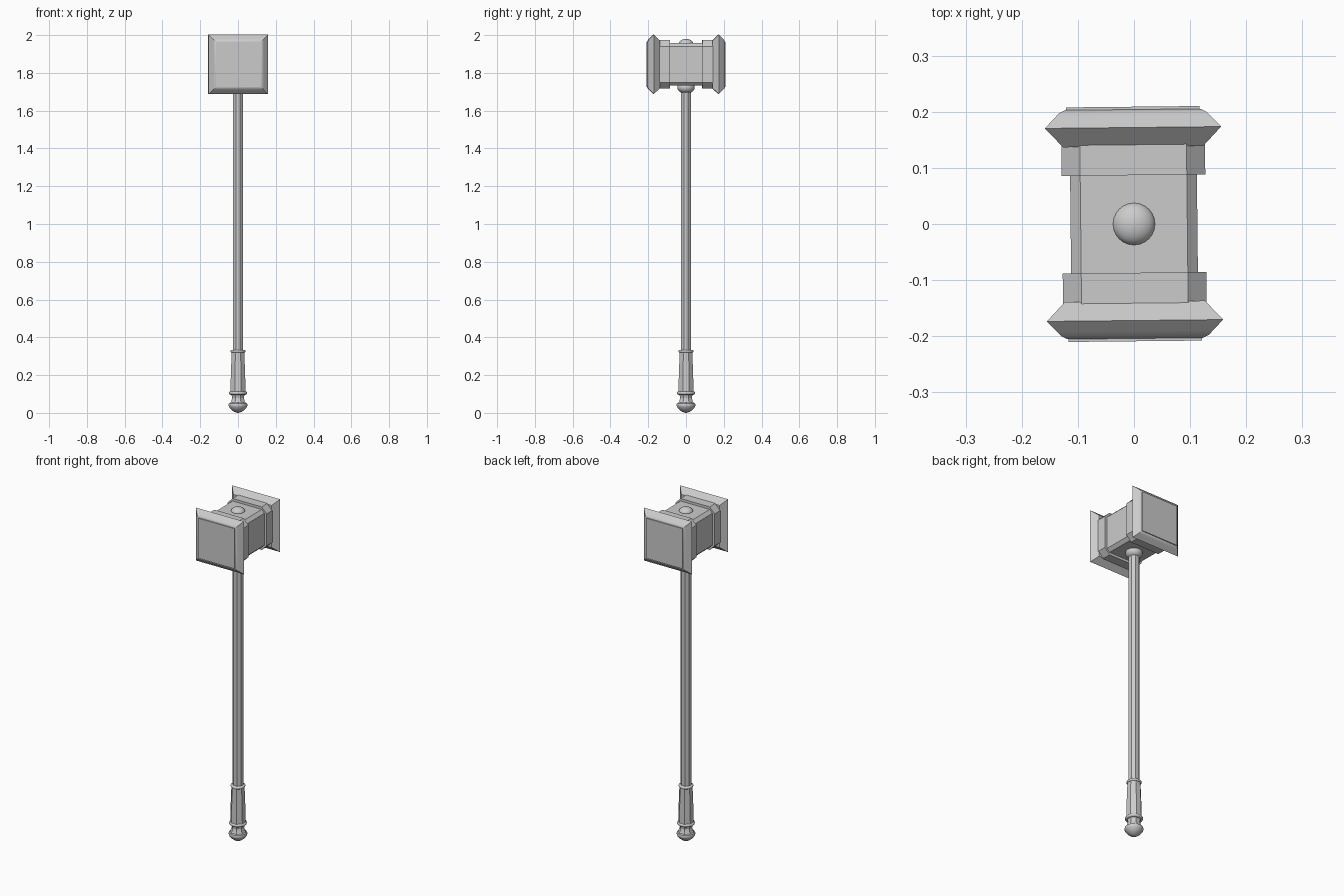
import bpy, bmesh, math
from mathutils import Matrix

cube = bpy.data.objects.get("Cube")
if cube:
    bpy.data.objects.remove(cube, do_unlink=True)

grey = bpy.data.materials.new("steel_grey")
grey.use_nodes = True
colour = (0.6, 0.6, 0.6, 1)
grey.diffuse_color = colour
grey.node_tree.nodes["Principled BSDF"].inputs["Base Color"].default_value = colour

HEAD_Z = 1.845
HEAD_TURN = Matrix.Rotation(math.radians(0.6), 4, "Z")


def finish(name, bm, angle):
    bmesh.ops.recalc_face_normals(bm, faces=bm.faces)
    mesh = bpy.data.meshes.new(name)
    bm.to_mesh(mesh)
    bm.free()
    mesh.materials.append(grey)
    obj = bpy.data.objects.new(name, mesh)
    bpy.context.collection.objects.link(obj)
    bpy.ops.object.select_all(action="DESELECT")
    obj.select_set(True)
    bpy.context.view_layer.objects.active = obj
    if angle:
        bpy.ops.object.shade_smooth_by_angle(angle=math.radians(angle))
    return obj


def skin(bm, loops):
    """Bridge successive closed loops of points and cap both ends."""
    rings = [[bm.verts.new(p) for p in loop] for loop in loops]
    for a, b in zip(rings, rings[1:]):
        n = len(a)
        for i in range(n):
            j = (i + 1) % n
            bm.faces.new((a[i], a[j], b[j], b[i]))
    bm.faces.new(rings[0])
    bm.faces.new(rings[-1])


def lathe(name, profile, sides, angle):
    """Upright turned part from (radius, height) points, flats facing front."""
    bm = bmesh.new()
    turns = [(i + 0.5) * math.tau / sides for i in range(sides)]
    skin(bm, [[(r * math.cos(t), r * math.sin(t), z) for t in turns]
              for r, z in profile])
    return finish(name, bm, angle)


def head_part(name, profile, cut=0, side=1, angle=0):
    """Square block along y from (half width, distance) points, corners cut."""
    bm = bmesh.new()
    loops = []
    for h, y in profile:
        c = h - cut
        if cut:
            pts = [(h, c), (c, h), (-c, h), (-h, c), (-h, -c), (-c, -h), (c, -h), (h, -c)]
        else:
            pts = [(h, h), (-h, h), (-h, -h), (h, -h)]
        loops.append([(x, side * y, z + HEAD_Z) for x, z in pts])
    skin(bm, loops)
    bm.transform(HEAD_TURN)
    return finish(name, bm, angle)


def ball(name, radius, z, squash):
    bm = bmesh.new()
    bmesh.ops.create_uvsphere(bm, u_segments=24, v_segments=14, radius=radius)
    bm.transform(Matrix.Translation((0, 0, z)) @ Matrix.Diagonal((1, 1, squash, 1)))
    return finish(name, bm, 60)


def ring(name, radius, thickness, z):
    """Round band around the handle."""
    steps = [i * math.pi / 8 for i in range(9)]
    profile = [(radius + thickness * math.sin(t), z - thickness * math.cos(t)) for t in steps]
    return lathe(name, profile, 24, 40)


# Hammer head: chamfered core, then collar, flared plate and face on each end
head_part("head_core", [(0.113, -0.15), (0.113, 0.15)], cut=0.018)
for label, s in (("front", -1), ("back", 1)):
    head_part(label + "_collar", [(0.128, 0.087), (0.128, 0.145)], cut=0.033, side=s)
    head_part(label + "_flared_plate",
              [(0.125, 0.138), (0.157, 0.172), (0.139, 0.191), (0.131, 0.199), (0.121, 0.204)],
              side=s, angle=35)
    head_part(label + "_striking_face", [(0.119, 0.20), (0.119, 0.209)], side=s)

# Round studs where the handle meets the head
ball("top_stud", 0.038, 1.955, 0.66)
ball("lower_stud", 0.046, 1.723, 0.72)

# Handle
lathe("shaft", [(0.03, 0.32), (0.03, 1.75)], 8, 0)
lathe("grip", [(0.043, 0.1), (0.042, 0.17), (0.036, 0.33)], 8, 20)
ring("upper_grip_ring", 0.032, 0.008, 0.326)
ring("lower_grip_ring", 0.039, 0.009, 0.105)

# Pommel
lathe("pommel_neck", [(0.038, 0.1), (0.034, 0.08), (0.038, 0.062), (0.048, 0.046)], 8, 20)
lathe("pommel", [(0.003, 0.0), (0.022, 0.006), (0.037, 0.018), (0.048, 0.032),
                 (0.051, 0.041), (0.048, 0.05), (0.036, 0.056)], 24, 40)
